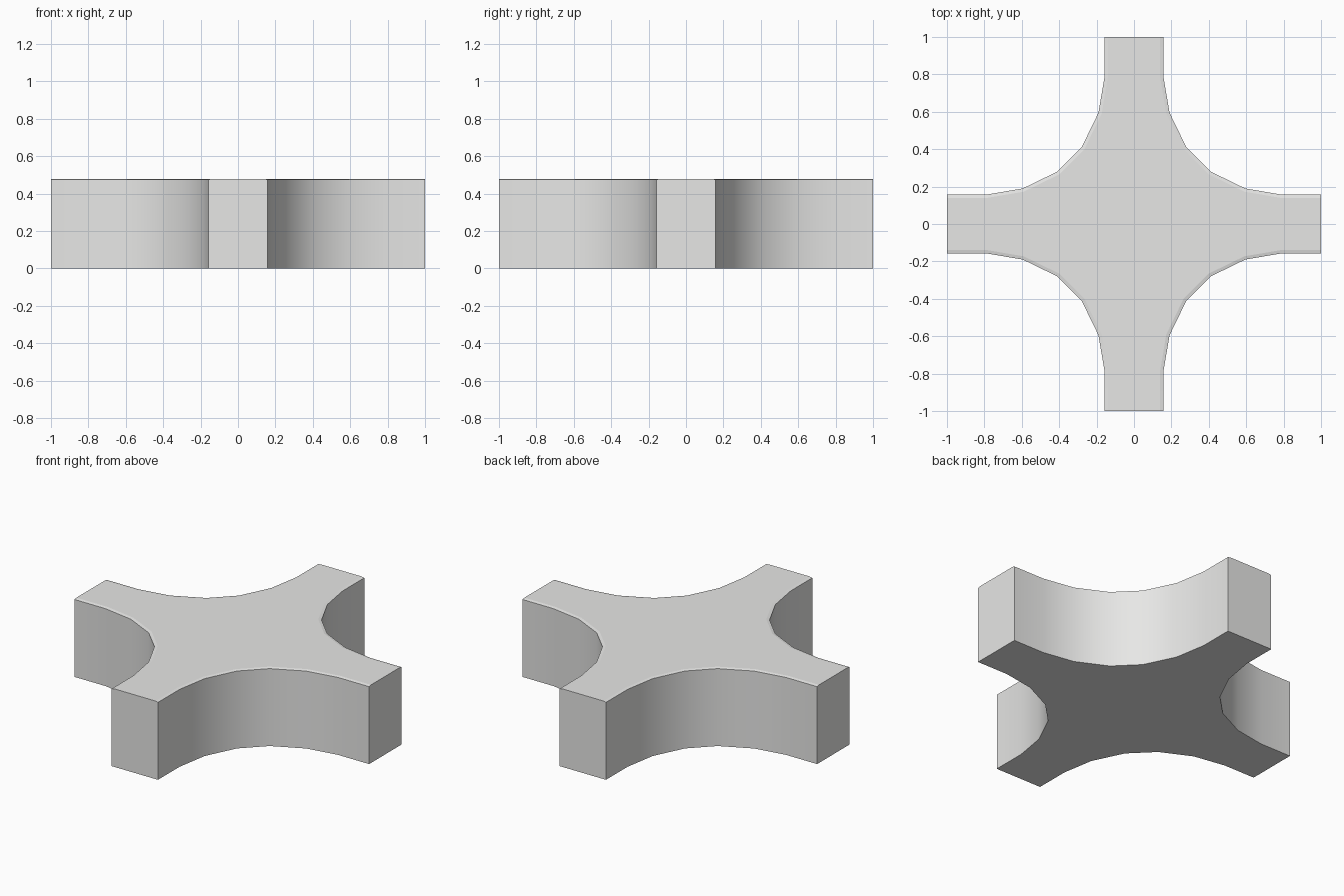
import bpy, bmesh
from mathutils import Vector

if "Cube" in bpy.data.objects:
    bpy.data.objects.remove(bpy.data.objects["Cube"])

HEIGHT = 0.475
EDGE_RISE = 0.004   # very shallow sloped border along the curved edges
INSET = 0.018

# Corner profile of one quadrant, from the right arm's end to the back arm's end
half = [(1.0, 0.157), (0.79, 0.157), (0.595, 0.19), (0.41, 0.28)]
quadrant = half + [(y, x) for x, y in reversed(half)]
n = len(quadrant)


def inset_corner(points):
    """Offset the profile into the body, keeping its ends on the arm ends."""
    result = []
    for i, p in enumerate(points):
        p = Vector(p)
        if i == 0:
            result.append(p + Vector((0, -INSET)))
        elif i == n - 1:
            result.append(p + Vector((-INSET, 0)))
        else:
            t = (Vector(points[i + 1]) - Vector(points[i - 1])).normalized()
            result.append(p + Vector((-t.y, t.x)) * INSET)
    return result


def four_fold(points):
    """Repeat a quadrant profile by quarter turns."""
    ring = []
    for turn in range(4):
        for x, y in points:
            for _ in range(turn):
                x, y = -y, x
            ring.append((x, y))
    return ring


outer = four_fold(quadrant)
inner = four_fold(inset_corner(quadrant))

bm = bmesh.new()
bottom = [bm.verts.new((x, y, 0)) for x, y in outer]
rim = [bm.verts.new((x, y, HEIGHT)) for x, y in outer]
top = [bm.verts.new((x, y, HEIGHT + EDGE_RISE)) for x, y in inner]

# Flat top and underside
bm.faces.new(top)
bm.faces.new(list(reversed(bottom)))

count = len(outer)
for i in range(count):
    j = (i + 1) % count
    if i % n == n - 1:
        # Flat arm end, including the tiny slopes of its top corners
        bm.faces.new((bottom[i], bottom[j], rim[j], top[j], top[i], rim[i]))
    else:
        # Smooth curved wall and its sloped border
        wall = bm.faces.new((bottom[i], bottom[j], rim[j], rim[i]))
        border = bm.faces.new((rim[i], rim[j], top[j], top[i]))
        wall.smooth = border.smooth = True

# Keep the corners between walls, borders and flat faces crisp
bm.normal_update()
for e in bm.edges:
    e.smooth = e.calc_face_angle(0) < 0.6 and all(f.smooth for f in e.link_faces)

mesh = bpy.data.meshes.new("cross_block")
bm.to_mesh(mesh)
bm.free()

# Light grey finish
grey = bpy.data.materials.new("light grey")
grey.diffuse_color = (0.8, 0.8, 0.79, 1)
grey.use_nodes = True
grey.node_tree.nodes["Principled BSDF"].inputs["Base Color"].default_value = grey.diffuse_color
mesh.materials.append(grey)

block = bpy.data.objects.new("cross_block", mesh)
bpy.context.collection.objects.link(block)
